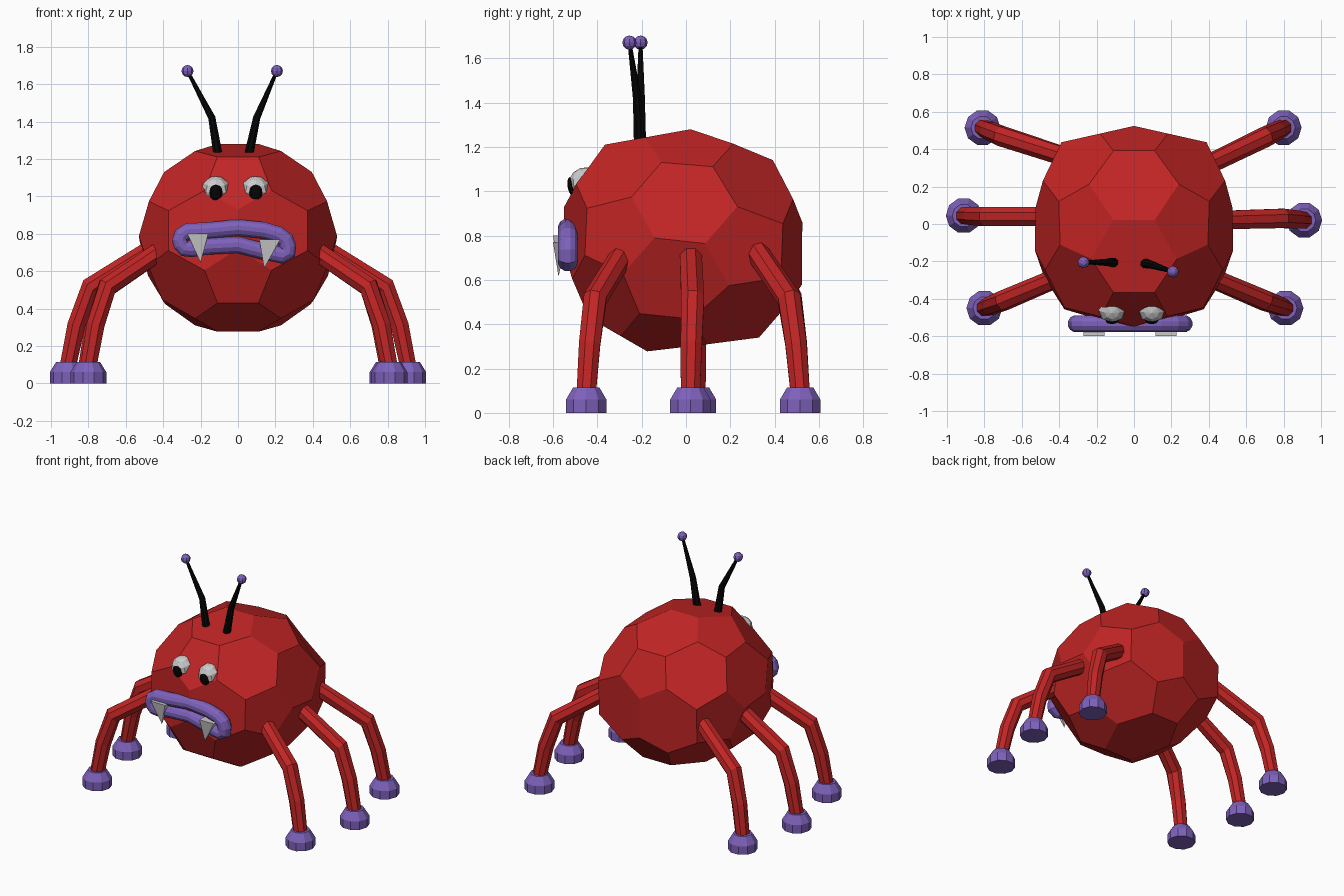
import bpy, bmesh, math
from mathutils import Vector
from itertools import combinations

if "Cube" in bpy.data.objects:
    bpy.data.objects.remove(bpy.data.objects["Cube"])


def material(name, rgb):
    m = bpy.data.materials.new(name)
    m.diffuse_color = (*rgb, 1)
    m.use_nodes = True
    m.node_tree.nodes["Principled BSDF"].inputs["Base Color"].default_value = m.diffuse_color
    return m


RED = material("red", (0.54, 0.018, 0.018))
PURPLE = material("purple", (0.21, 0.12, 0.5))
BLACK = material("black", (0.002, 0.002, 0.002))


def add(name, bm, mat=None):
    bmesh.ops.recalc_face_normals(bm, faces=bm.faces)
    me = bpy.data.meshes.new(name)
    bm.to_mesh(me)
    bm.free()
    ob = bpy.data.objects.new(name, me)
    bpy.context.collection.objects.link(ob)
    if mat:
        me.materials.append(mat)
    return ob


def loft(name, rings, mat, closed=False):
    """Skin a list of rings (each a list of points) with flat quads."""
    bm = bmesh.new()
    vs = [[bm.verts.new(p) for p in ring] for ring in rings]
    n = len(vs[0])
    pairs = list(zip(vs, vs[1:])) + ([(vs[-1], vs[0])] if closed else [])
    for a, b in pairs:
        for i in range(n):
            j = (i + 1) % n
            bm.faces.new((a[i], a[j], b[j], b[i]))
    if not closed:
        bm.faces.new(vs[0])
        bm.faces.new(vs[-1])
    return add(name, bm, mat)


def tube(name, pts, radii, sides, mat, side_axis=(0, 1, 0), closed=False):
    pts = [Vector(p) for p in pts]
    n = len(pts)
    rings = []
    for i, p in enumerate(pts):
        prev = pts[i - 1] if (i or closed) else p
        nxt = pts[(i + 1) % n] if (i < n - 1 or closed) else p
        t = (nxt - prev).normalized()
        u = Vector(side_axis)
        u = (u - t * u.dot(t)).normalized()
        v = t.cross(u)
        rings.append([p + radii[i] * (u * math.cos(a) + v * math.sin(a))
                      for a in (2 * math.pi * (k + 0.5) / sides for k in range(sides))])
    return loft(name, rings, mat, closed)


def ball(name, loc, size, seg, rings, mat=None, rot=(0, 0, 0)):
    bm = bmesh.new()
    bmesh.ops.create_uvsphere(bm, u_segments=seg, v_segments=rings, radius=1)
    ob = add(name, bm, mat)
    ob.location, ob.scale, ob.rotation_euler = loc, size, rot
    return ob


# Body: truncated icosahedron, hand-warped along its side profile
PHI = (1 + 5 ** 0.5) / 2
ico = []
for s in (1, -1):
    for t in (PHI, -PHI):
        ico += [Vector((0, s, t)), Vector((s, t, 0)), Vector((t, 0, s))]
S, CY, CZ = 0.321, -0.01, 0.79
warp = [((-.53, .897), (-.55, .93)), ((-.53, .683), (-.55, .72)),
        ((-.36, 1.177), (-.36, 1.21)), ((-.01, 1.31), (.02, 1.28)),
        ((.336, 1.177), (.38, 1.14)), ((.509, .897), (.524, .86)),
        ((.509, .683), (.524, .58)), ((.336, .403), (.316, .34)),
        ((-.01, .27), (-.165, .277)), ((-.356, .403), (-.43, .43))]
bm = bmesh.new()
for a, b in combinations(ico, 2):
    if abs((a - b).length - 2) < 0.01:
        for p in (a.lerp(b, 1 / 3), a.lerp(b, 2 / 3)):
            bm.verts.new((p.x * S, CY - p.z * S, CZ + p.y * S))
bmesh.ops.convex_hull(bm, input=bm.verts)
bmesh.ops.dissolve_limit(bm, angle_limit=math.radians(5), verts=bm.verts, edges=bm.edges)
for v in bm.verts:
    p, move, total = Vector((v.co.y, v.co.z)), Vector((0, 0)), 0
    for src, dst in warp:
        w = 1 / ((p - Vector(src)).length ** 2 + 1e-4)
        move += w * (Vector(dst) - Vector(src))
        total += w
    v.co += Vector((0, *(move / total)))
    # swell the diagonals so the plan is a rounded square, less so in front
    x, y = abs(v.co.x), abs(v.co.y - CY)
    e = 2.55 if v.co.y < -0.05 else 3.0
    grow = math.hypot(x, y) / (x ** e + y ** e) ** (1 / e)
    v.co.x *= grow
    v.co.y = CY + (v.co.y - CY) * grow
add("body", bm, RED)

# Legs and feet: hip, knee, foot positions in x, y
legs = {
    "front_left": ((-.37, -.27), (-.70, -.41), (-.80, -.45)),
    "front_right": ((.37, -.27), (.70, -.41), (.81, -.45)),
    "middle_left": ((-.43, .04), (-.79, .04), (-.91, .045)),
    "middle_right": ((.43, .02), (.79, .03), (.91, .02)),
    "back_left": ((-.37, .36), (-.71, .47), (-.81, .515)),
    "back_right": ((.38, .31), (.70, .465), (.80, .515)),
}
for name, (hip, knee, foot) in legs.items():
    shin = Vector(knee).lerp(Vector(foot), 0.62)
    tube(name + "_leg", [(*hip, .74), (*knee, .515), (*shin, .31), (*foot, .09)],
         [.053, .056, .052, .047], 8, RED)
    rings = [[(foot[0] + r * math.cos(k * math.pi / 5), foot[1] + r * math.sin(k * math.pi / 5), z)
              for k in range(10)] for r, z in ((.096, 0), (.096, .06), (.062, .115))]
    loft(name + "_foot", rings, PURPLE)

# Antennae with ball tips
for side, base, bend, tip in (
        ("left", (-.105, -.205, 1.21), (-.14, -.205, 1.42), (-.27, -.205, 1.67)),
        ("right", (.055, -.21, 1.21), (.10, -.22, 1.42), (.208, -.255, 1.67))):
    tube(side + "_antenna", [base, bend, tip], [.027, .021, .009], 8, BLACK)
    ball(side + "_antenna_tip", tip, (.032,) * 3, 8, 6, PURPLE)

# Eyes and pupils
for side, x in (("left", -.118), ("right", .095)):
    ball(side + "_eye", (x, -.455, 1.038), (.077, .075, .07), 8, 6, None, (.3, 0, 0))
    ball(side + "_pupil", (x, -.516, 1.02), (.036, .018, .044), 8, 6, BLACK, (.2, 0, 0))

# Mouth: closed lip loop
lips = [(-.309, .765), (-.302, .79), (-.27, .812), (-.16, .817), (0, .832), (.14, .818),
        (.22, .794), (.256, .765), (.268, .73), (.266, .7), (.24, .684), (.14, .705),
        (0, .741), (-.16, .733), (-.25, .719), (-.285, .722), (-.302, .742)]
tube("mouth", [(x, -.533, z) for x, z in lips], [.046] * len(lips), 12, PURPLE, closed=True)

# Fangs: four-sided spikes
for side, x, z, tip in (("left", -.215, .80, (-.2, -.575, .645)),
                        ("right", .17, .77, (.14, -.575, .615))):
    bm = bmesh.new()
    top = [bm.verts.new((x + dx, -.57 + dy, z))
           for dx, dy in ((-.056, -.03), (.056, -.03), (.056, .03), (-.056, .03))]
    point = bm.verts.new(tip)
    bm.faces.new(top)
    for i in range(4):
        bm.faces.new((top[i], top[(i + 1) % 4], point))
    add(side + "_fang", bm)
